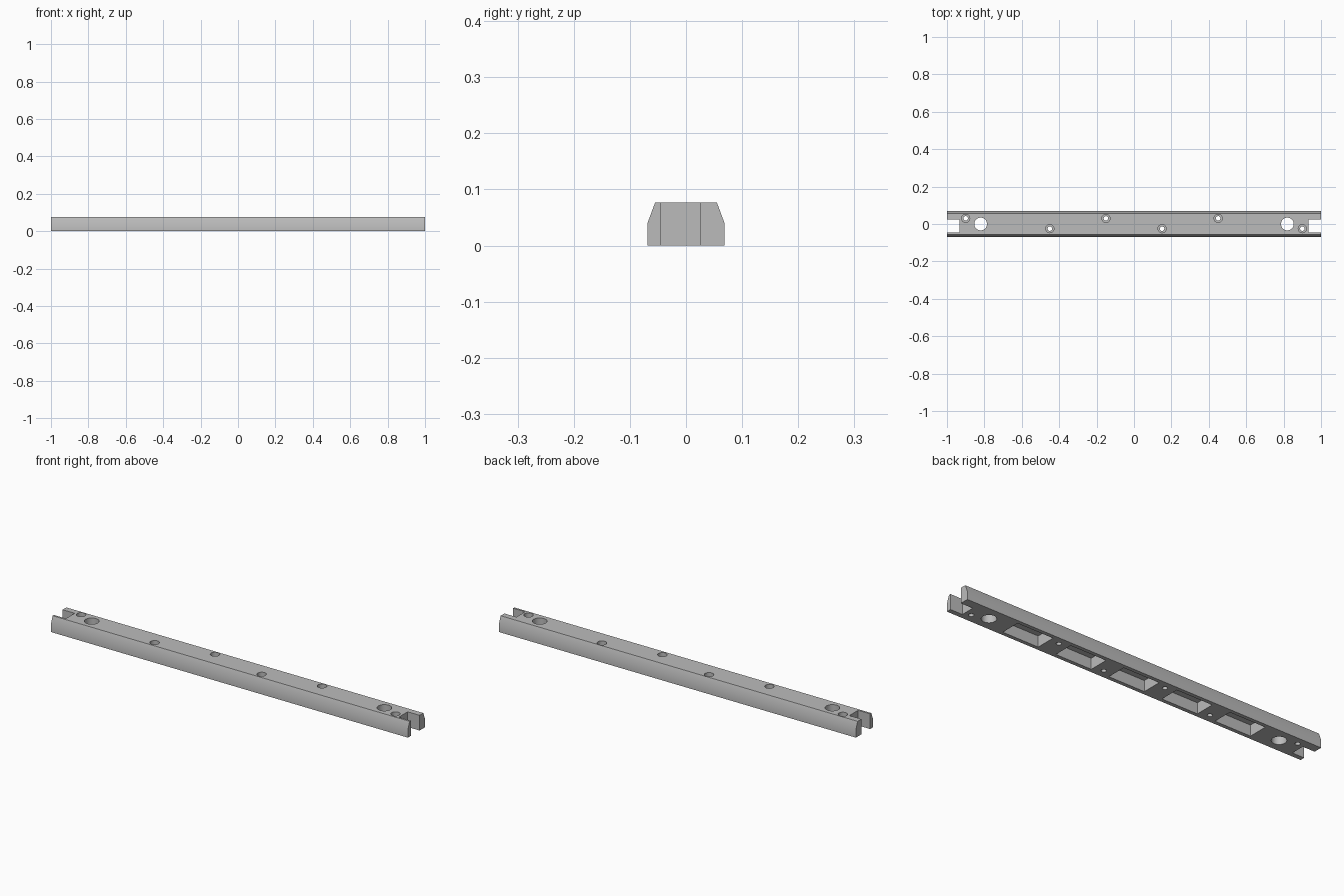
import bpy, bmesh, math
from mathutils import Matrix

cube = bpy.data.objects.get("Cube")
if cube:
    bpy.data.objects.remove(cube, do_unlink=True)

# One grey material
grey = bpy.data.materials.new("plain_grey")
grey.use_nodes = True
colour = (0.50, 0.50, 0.50, 1)
grey.diffuse_color = colour
grey.node_tree.nodes["Principled BSDF"].inputs["Base Color"].default_value = colour

HEIGHT = 0.077


def make_object(name, bm):
    bmesh.ops.recalc_face_normals(bm, faces=bm.faces)
    mesh = bpy.data.meshes.new(name)
    bm.to_mesh(mesh)
    bm.free()
    mesh.materials.append(grey)
    obj = bpy.data.objects.new(name, mesh)
    bpy.context.collection.objects.link(obj)
    return obj


def add_box(bm, x0, x1, y0, y1, z0, z1):
    size = Matrix.Diagonal((x1 - x0, y1 - y0, z1 - z0, 1))
    place = Matrix.Translation(((x0 + x1) / 2, (y0 + y1) / 2, (z0 + z1) / 2))
    bmesh.ops.create_cube(bm, size=1, matrix=place @ size)


def add_turned(bm, x, y, profile, sides=32):
    """Closed solid turned about z from (radius, height) pairs."""
    rings = []
    for r, z in profile:
        rings.append([bm.verts.new((x + r * math.cos(math.tau * i / sides),
                                    y + r * math.sin(math.tau * i / sides), z))
                      for i in range(sides)])
    for low, high in zip(rings, rings[1:]):
        for i in range(sides):
            j = (i + 1) % sides
            bm.faces.new((low[i], low[j], high[j], high[i]))
    bm.faces.new(rings[0][::-1])
    bm.faces.new(rings[-1])


# Rail: half profile mirrored across y, extruded along x
half = [(0.069, 0), (0.069, 0.039), (0.055, HEIGHT)]
outline = half + [(-y, z) for y, z in reversed(half)]
bm = bmesh.new()
section = bm.faces.new([bm.verts.new((-1, y, z)) for y, z in outline])
side = bmesh.ops.extrude_face_region(bm, geom=[section])["geom"]
bmesh.ops.translate(bm, vec=(2, 0, 0),
                    verts=[v for v in side if isinstance(v, bmesh.types.BMVert)])
rail = make_object("rail", bm)

# Cutters: end notches, round holes, stepped screw holes, underside pockets
bm = bmesh.new()
for x0, x1 in ((-1.1, -0.933), (0.933, 1.1)):
    add_box(bm, x0, x1, -0.045, 0.025, -0.1, 0.2)
for x in (-0.82, 0.82):
    add_turned(bm, x, 0, [(0.034, -0.1), (0.034, 0.2)], 40)
for i, x in enumerate((-0.9, -0.45, -0.15, 0.15, 0.45, 0.9)):
    y = 0.03 if i % 2 == 0 else -0.025
    add_turned(bm, x, y, [(0.012, -0.1), (0.012, 0.037), (0.022, 0.037), (0.022, 0.2)])
for i in range(-2, 3):
    add_box(bm, i * 0.3 - 0.1, i * 0.3 + 0.1, -0.05, 0.05, -0.1, 0.055)
cutter = make_object("rail_cutter", bm)
cutter.hide_render = True

cut = rail.modifiers.new("cut_openings", "BOOLEAN")
cut.operation = "DIFFERENCE"
cut.solver = "EXACT"
cut.object = cutter
bpy.ops.object.select_all(action="DESELECT")
rail.select_set(True)
bpy.context.view_layer.objects.active = rail
bpy.ops.object.modifier_apply(modifier=cut.name)
bpy.data.objects.remove(cutter, do_unlink=True)

# Soft sides, crisp edges
bpy.ops.object.shade_smooth_by_angle(angle=math.radians(30))
